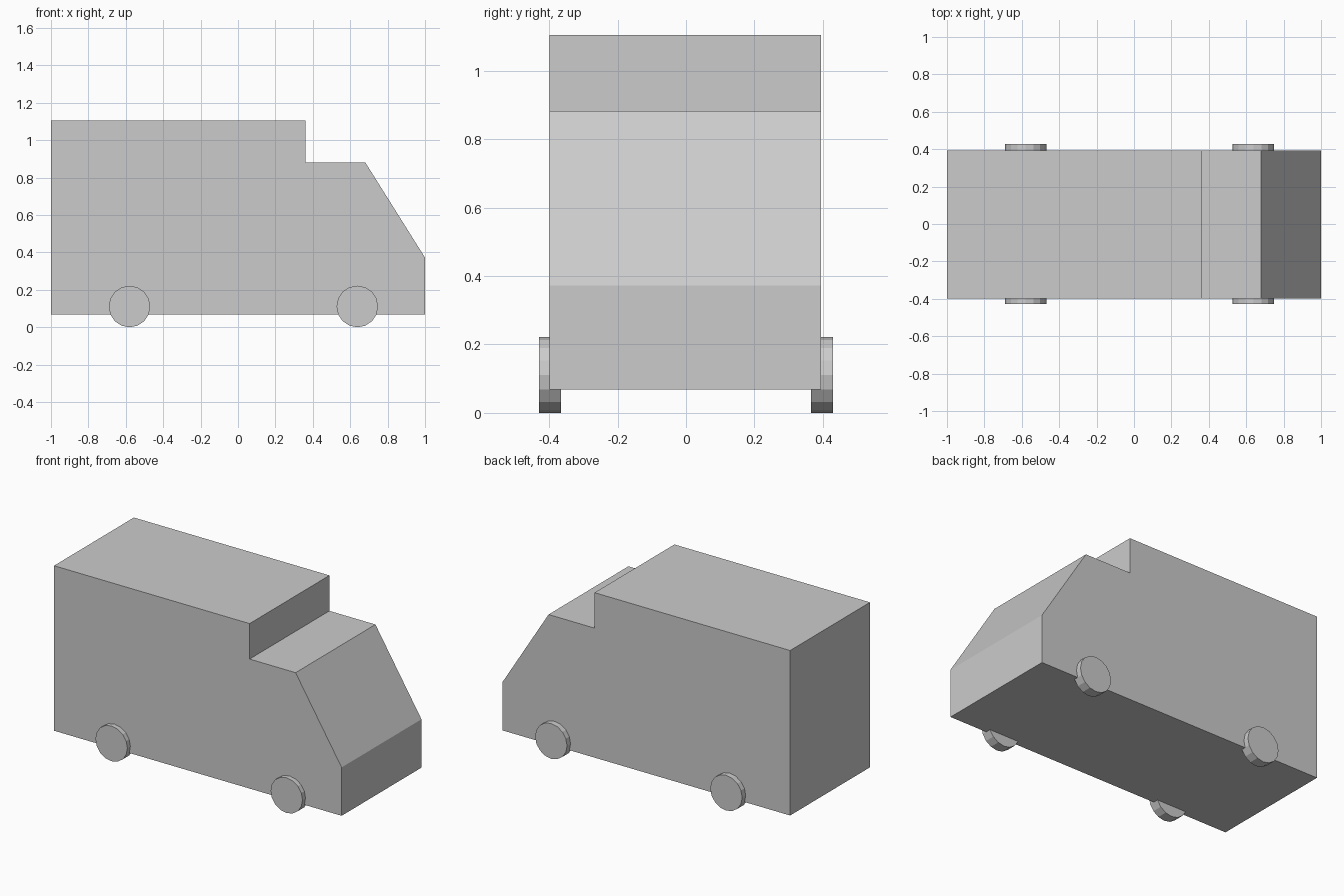
import bpy, bmesh, math

if "Cube" in bpy.data.objects:
    bpy.data.objects.remove(bpy.data.objects["Cube"])

# Body: side profile extruded across the width
profile = [(-1, 0.068), (1, 0.068), (1, 0.372), (0.68, 0.882),
           (0.36, 0.882), (0.36, 1.105), (-1, 1.105)]
Y_NEAR, Y_FAR = -0.399, 0.394

bm = bmesh.new()
side = bm.faces.new([bm.verts.new((x, Y_NEAR, z)) for x, z in profile])
ext = bmesh.ops.extrude_face_region(bm, geom=[side])
moved = [e for e in ext["geom"] if isinstance(e, bmesh.types.BMVert)]
bmesh.ops.translate(bm, verts=moved, vec=(0, Y_FAR - Y_NEAR, 0))
bmesh.ops.recalc_face_normals(bm, faces=bm.faces)
mesh = bpy.data.meshes.new("van_body")
bm.to_mesh(mesh)
bm.free()
bpy.context.collection.objects.link(bpy.data.objects.new("van_body", mesh))


# Wheels: short flat-shaded cylinders set into the body sides
def wheel(name, x, y):
    bpy.ops.mesh.primitive_cylinder_add(
        vertices=16, radius=0.111, depth=0.063,
        location=(x, y, 0.111), rotation=(math.pi / 2, 0, 0))
    bpy.context.object.name = name


for end, x in (("rear", -0.58), ("front", 0.638)):
    for flank, y in (("right", -0.3975), ("left", 0.3975)):
        wheel(f"{end}_{flank}_wheel", x, y)
